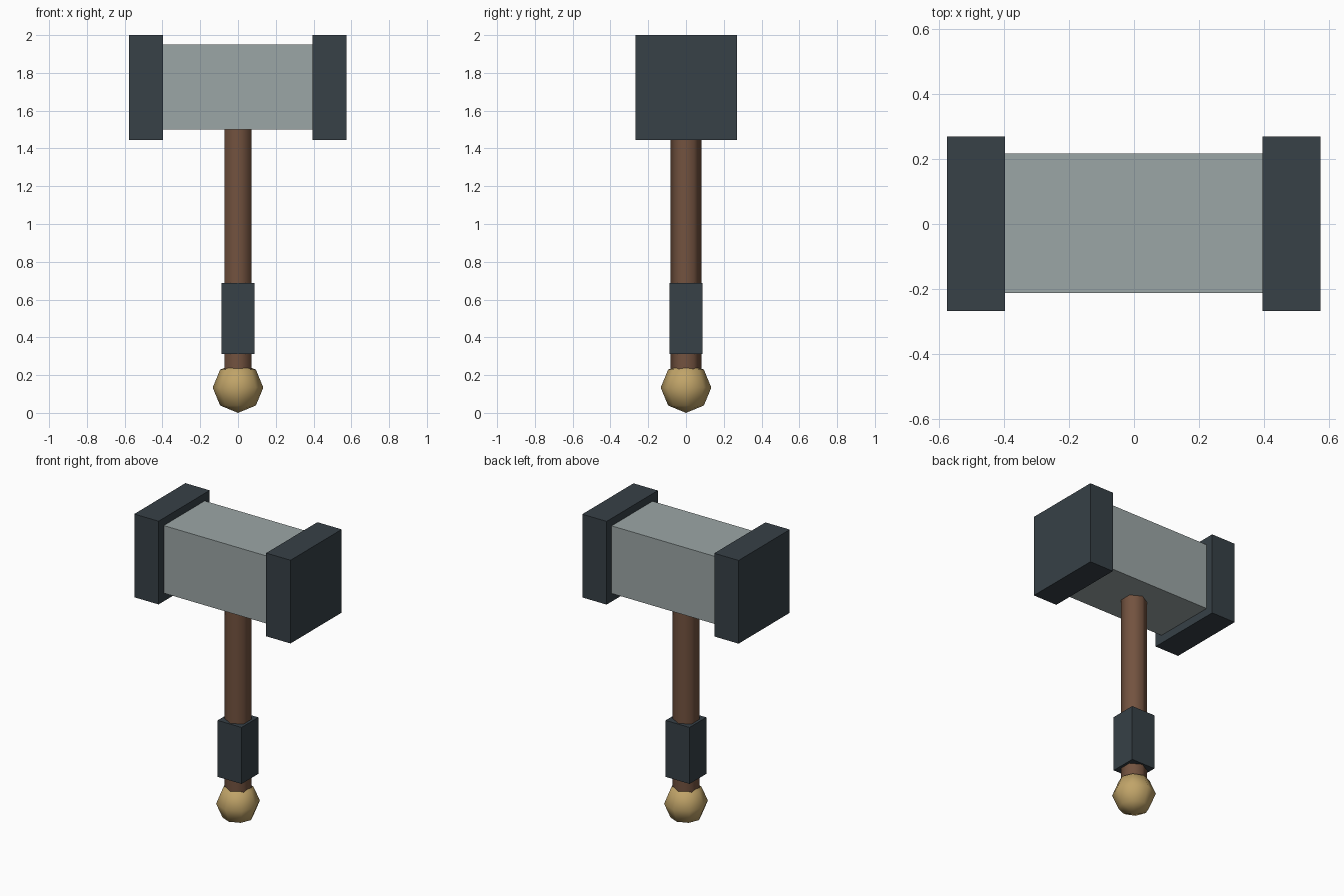
import bpy

if "Cube" in bpy.data.objects:
    bpy.data.objects.remove(bpy.data.objects["Cube"])


def material(name, rgb):
    m = bpy.data.materials.new(name)
    m.diffuse_color = (*rgb, 1)
    m.use_nodes = True
    m.node_tree.nodes["Principled BSDF"].inputs["Base Color"].default_value = m.diffuse_color
    return m


steel = material("pale_steel", (0.33, 0.38, 0.38))
iron = material("dark_iron", (0.038, 0.052, 0.063))
wood = material("brown_wood", (0.17, 0.085, 0.05))
brass = material("brass", (0.53, 0.37, 0.14))


def finish(name, mat, smooth=False):
    ob = bpy.context.object
    ob.name = name
    ob.data.materials.append(mat)
    if smooth:
        bpy.ops.object.shade_smooth()
    return ob


def box(name, center, size, mat):
    bpy.ops.mesh.primitive_cube_add(size=1, location=center)
    ob = finish(name, mat)
    ob.scale = size
    return ob


# Head: pale block with a dark cap on each end
box("head_block", (0, 0.002, 1.725), (0.86, 0.43, 0.45), steel)
for side, x in (("left", -0.487), ("right", 0.485)):
    box(f"{side}_head_cap", (x, 0.001, 1.723), (0.179, 0.538, 0.554), iron)

# Handle: hexagonal shaft, softly shaded on its sides only
z0, z1 = 0.16, 1.53
bpy.ops.mesh.primitive_cylinder_add(vertices=6, radius=0.081, depth=z1 - z0,
                                    location=(0, 0, (z0 + z1) / 2))
shaft = finish("handle_shaft", wood, smooth=True)
for face in shaft.data.polygons:
    face.use_smooth = abs(face.normal.z) < 0.5

# Square grip wrap
box("grip_wrap", (0, 0, 0.5), (0.176, 0.176, 0.376), iron)

# Low-poly pommel ball
bpy.ops.mesh.primitive_uv_sphere_add(segments=8, ring_count=4, radius=0.134,
                                     location=(0, 0, 0.137))
ball = finish("pommel", brass, smooth=True)
ball.location.z = 0.134
